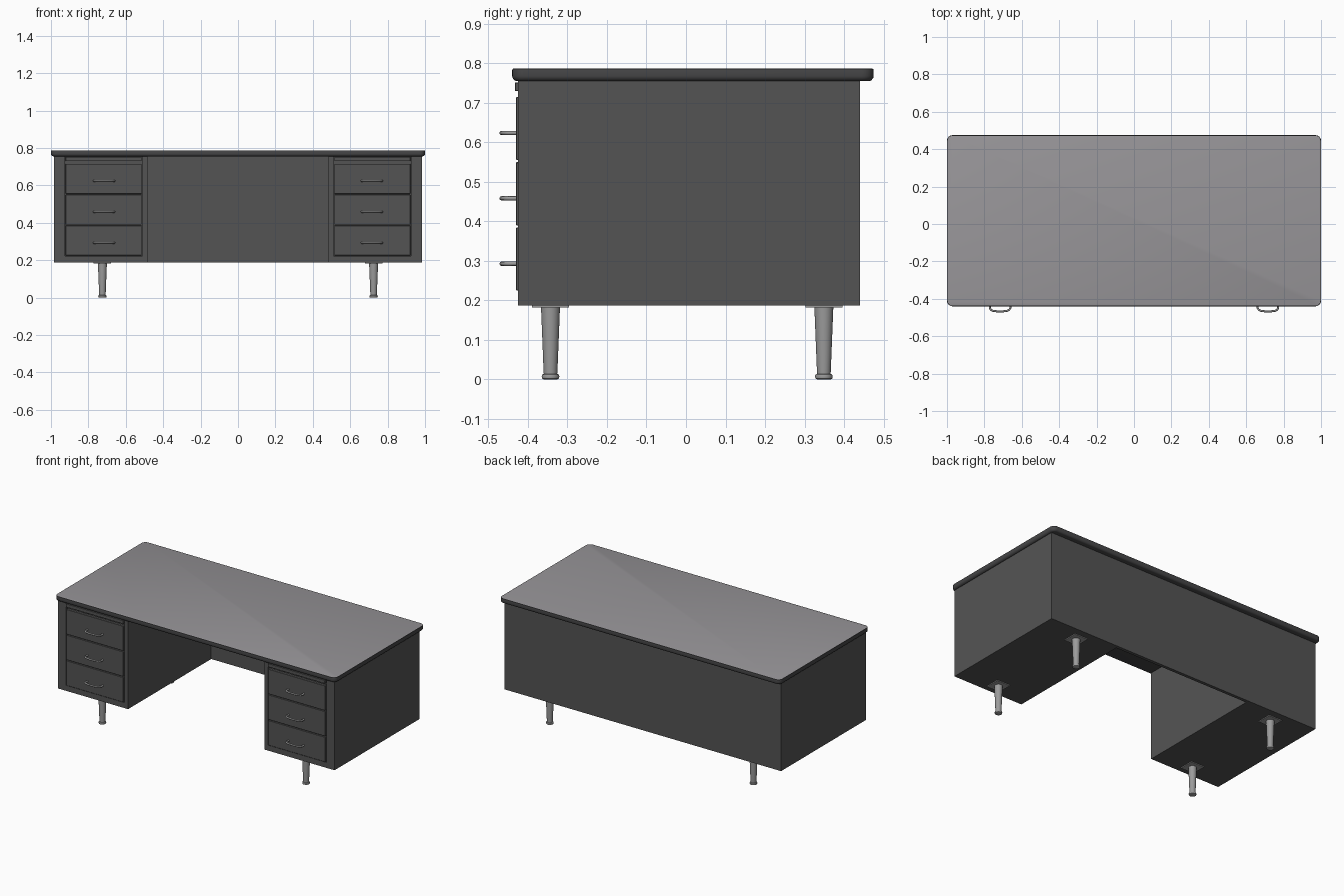
import bpy, bmesh, math
from mathutils import Vector

if "Cube" in bpy.data.objects:
    bpy.data.objects.remove(bpy.data.objects["Cube"])


def mat(name, r, g, b):
    m = bpy.data.materials.new(name)
    m.diffuse_color = (r, g, b, 1)
    m.use_nodes = True
    m.node_tree.nodes["Principled BSDF"].inputs["Base Color"].default_value = m.diffuse_color
    return m


BODY = mat("charcoal_paint", 0.088, 0.088, 0.088)
EDGE = mat("dark_rubber_edge", 0.06, 0.06, 0.062)
TOP = mat("grey_laminate", 0.31, 0.30, 0.315)
CHROME = mat("brushed_metal", 0.33, 0.33, 0.33)


def finish(bm, name, *mats):
    me = bpy.data.meshes.new(name)
    bmesh.ops.recalc_face_normals(bm, faces=bm.faces)
    bm.to_mesh(me)
    bm.free()
    ob = bpy.data.objects.new(name, me)
    bpy.context.collection.objects.link(ob)
    for m in mats:
        me.materials.append(m)
    return ob


def smooth(ob, angle=35):
    bpy.ops.object.select_all(action='DESELECT')
    bpy.context.view_layer.objects.active = ob
    ob.select_set(True)
    bpy.ops.object.shade_smooth_by_angle(angle=math.radians(angle))


def box(name, x, y, z, m, bevel=0):
    bm = bmesh.new()
    bmesh.ops.create_cube(bm, size=1)
    for v in bm.verts:
        v.co = Vector([(a + b) / 2 + c * (b - a) for c, (a, b) in zip(v.co, (x, y, z))])
    if bevel:
        bmesh.ops.bevel(bm, geom=bm.edges[:], offset=bevel, segments=1, affect='EDGES')
    return finish(bm, name, m)


def span(s, a, b):
    return tuple(sorted((s * a, s * b)))


# Desk top: rounded-corner slab built from stacked outline rings
def outline(inset):
    r, pts = 0.03, []
    for k, (cx, cy) in enumerate(((1, 0.475), (-1, 0.475), (-1, -0.44), (1, -0.44))):
        sx, sy = (1 if cx > 0 else -1), (1 if cy > 0 else -1)
        for i in range(7):
            a = math.radians(90 * k + 15 * i)
            pts.append((cx - sx * r + (r - inset) * math.cos(a),
                        cy - sy * r + (r - inset) * math.sin(a)))
    return pts


bm = bmesh.new()
rings = [[bm.verts.new((px, py, z)) for px, py in outline(ins)]
         for z, ins in ((0.755, 0.012), (0.757, 0.006), (0.763, 0.001), (0.768, 0),
                        (0.783, 0), (0.786, 0.001), (0.787, 0.004))]
for lo, hi in zip(rings, rings[1:]):
    for i in range(len(lo)):
        j = (i + 1) % len(lo)
        bm.faces.new((lo[i], lo[j], hi[j], hi[i]))
bm.faces.new(rings[0])
bm.faces.new(rings[-1])
bm.normal_update()
for f in bm.faces:
    f.material_index = 1 if len(f.verts) > 4 and f.calc_center_median().z > 0.78 else 0
smooth(finish(bm, "desk_top", EDGE, TOP))

# Back (modesty) panel across the full width
box("back_panel", (-0.985, 0.985), (0.42, 0.44), (0.187, 0.755), BODY)


# Drawer handle: flat bow swept along a rounded U path
def handle(name, cx, z):
    path = [(-0.054, -0.428), (-0.055, -0.448), (-0.050, -0.458), (-0.038, -0.464),
            (-0.016, -0.467)]
    path += [(-x, y) for x, y in reversed(path)]
    cu = bpy.data.curves.new(name, 'CURVE')
    cu.dimensions = '3D'
    sp = cu.splines.new('POLY')
    sp.points.add(len(path) - 1)
    for p, (x, y) in zip(sp.points, path):
        p.co = (cx + x, y, z, 1)
    cu.bevel_depth = 0.0055
    cu.bevel_resolution = 2
    cu.use_fill_caps = True
    cu.materials.append(CHROME)
    ob = bpy.data.objects.new(name, cu)
    bpy.context.collection.objects.link(ob)


# Tapered round leg with foot, plus mounting plate
def leg(name, cx, cy):
    profile = [(0.017, 0), (0.021, 0.002), (0.0225, 0.007), (0.021, 0.012), (0.017, 0.014),
               (0.0175, 0.02), (0.024, 0.183)]
    n, bm = 24, bmesh.new()
    rs = [[bm.verts.new((cx + r * math.cos(math.tau * i / n),
                         cy + r * math.sin(math.tau * i / n), z)) for i in range(n)]
          for r, z in profile]
    for lo, hi in zip(rs, rs[1:]):
        for i in range(n):
            bm.faces.new((lo[i], lo[(i + 1) % n], hi[(i + 1) % n], hi[i]))
    bm.faces.new(rs[0])
    bm.faces.new(rs[-1])
    smooth(finish(bm, name, CHROME))
    box(name + "_plate", (cx - 0.047, cx + 0.047), (cy - 0.047, cy + 0.047),
        (0.182, 0.187), CHROME)


# Pedestals, mirrored left and right
for s, side in ((-1, "left"), (1, "right")):
    box(side + "_pedestal", span(s, 0.485, 0.985), (-0.412, 0.42), (0.187, 0.755), BODY)
    # face frame around the drawers
    fy = (-0.425, -0.412)
    box(side + "_inner_stile", span(s, 0.485, 0.511), fy, (0.187, 0.755), BODY)
    box(side + "_outer_stile", span(s, 0.926, 0.985), fy, (0.187, 0.755), BODY)
    box(side + "_bottom_rail", span(s, 0.511, 0.926), fy, (0.187, 0.222), BODY)
    # pull-out writing board
    box(side + "_writing_board", span(s, 0.516, 0.921), (-0.433, -0.412), (0.730, 0.752),
        BODY, 0.001)
    # drawers with handles
    for i in range(3):
        z = 0.225 + 0.165 * i
        box(f"{side}_drawer_{i + 1}", span(s, 0.515, 0.922), (-0.430, -0.412),
            (z, z + 0.160), BODY, 0.0015)
        handle(f"{side}_handle_{i + 1}", s * 0.716, 0.293 + 0.1655 * i)
    for y, end in ((-0.343, "front"), (0.349, "back")):
        leg(f"{side}_{end}_leg", s * 0.725, y)
